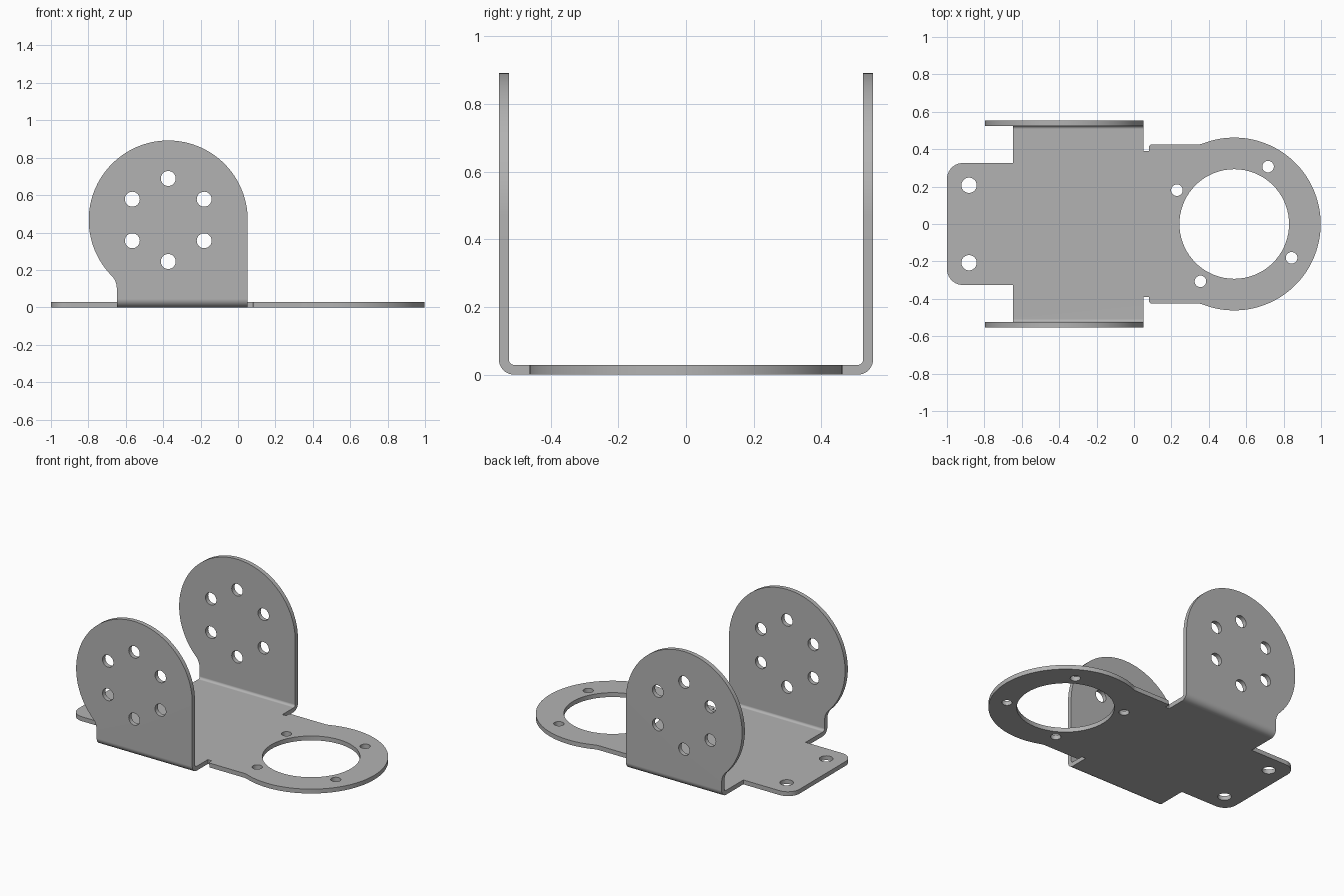
import bpy, bmesh
from math import sin, cos, pi, radians, atan2, degrees

if "Cube" in bpy.data.objects:
    bpy.data.objects.remove(bpy.data.objects["Cube"])

T = 0.029                      # sheet thickness
X0, X1 = -0.648, 0.052         # span of the folded sides
YOUT, BEND = 0.553, 0.045      # outer half width, outer bend radius
YFLAT = YOUT - BEND
RING_X, RING_R = 0.536, 0.462
EAR_X, EAR_Z, EAR_R = -0.373, 0.467, 0.425


def arc(cx, cy, r, a0, a1, n):
    """Points along an arc, angles in degrees."""
    angles = [radians(a0 + (a1 - a0) * i / n) for i in range(n + 1)]
    return [(cx + r * cos(a), cy + r * sin(a)) for a in angles]


def circle(cx, cy, r, n=32):
    return arc(cx, cy, r, 0, 360, n)[:-1]


def sheet(bm, outline, holes, place, depth):
    """Fill an outline with holes, extrude it and place it in the model."""
    edges = []
    for loop in [outline] + holes:
        vs = [bm.verts.new((u, v, 0)) for u, v in loop]
        edges += [bm.edges.new((vs[i - 1], vs[i])) for i in range(len(vs))]
    fill = bmesh.ops.triangle_fill(bm, edges=edges, use_beauty=True, normal=(0, 0, 1))
    faces = [g for g in fill["geom"] if isinstance(g, bmesh.types.BMFace)]
    bottom = {v for f in faces for v in f.verts}
    ext = bmesh.ops.extrude_face_region(bm, geom=faces, use_keep_orig=True)
    top = [g for g in ext["geom"] if isinstance(g, bmesh.types.BMVert)]
    for v in top:
        v.co.z = depth
    for v in bottom.union(top):
        v.co = place(*v.co)


bm = bmesh.new()

# Base plate: motor ring, relief notch, wide middle and rounded tab
fx, fy, fr = 0.336, 0.525, 0.1
ring_end = degrees(atan2(fy, fx - RING_X))
half = arc(RING_X, 0, RING_R, 0, ring_end, 48)[1:]
half += arc(fx, fy, fr, ring_end - 180, -90, 5)[1:]
half += arc(0.095, 0.41, 0.015, 90, 180, 5)
half += [(0.08, 0.39), (X1, 0.39), (X1, YFLAT), (X0, YFLAT), (X0, 0.326)]
half += arc(-0.915, 0.241, 0.085, 90, 180, 10)
base = [(RING_X + RING_R, 0)] + half + [(x, -y) for x, y in reversed(half)]
base_holes = [circle(RING_X, 0, 0.293, 72)]
for k in range(4):
    a = radians(59.5 + 90 * k)
    base_holes.append(circle(RING_X + 0.356 * cos(a), 0.356 * sin(a), 0.031))
base_holes += [circle(-0.882, s * 0.207, 0.041) for s in (-1, 1)]
sheet(bm, base, base_holes, lambda u, v, w: (u, v, w), T)

# Upright ear: round top, straight right edge, filleted neck on the left
neck = degrees(atan2(-0.367, -0.375))
ear = [(X0, BEND), (X1, BEND)]
ear += arc(EAR_X, EAR_Z, EAR_R, 0, 360 + neck, 72)
ear += arc(X0 - 0.1, 0.1, 0.1, neck + 180, 0, 8)[1:]
ear_holes = []
for k in range(6):
    a = radians(30 + 60 * k)
    ear_holes.append(circle(EAR_X + 0.222 * cos(a), EAR_Z + 0.222 * sin(a), 0.04))

# Bend section joining base and ear
bend = arc(YFLAT, BEND, BEND, -90, 0, 10) + arc(YFLAT, BEND, BEND - T, 0, -90, 10)

for s in (-1, 1):
    sheet(bm, ear, ear_holes, lambda u, v, w: (u, s * (YOUT - w), v), T)
    sheet(bm, bend, [], lambda u, v, w: (X0 + w, s * u, v), X1 - X0)

# Weld the parts into one folded sheet and drop the internal seam faces
bmesh.ops.remove_doubles(bm, verts=bm.verts, dist=0.0005)
seams = [f for f in bm.faces if all(len(e.link_faces) > 2 for e in f.edges)]
bmesh.ops.delete(bm, geom=seams, context="FACES")
bmesh.ops.recalc_face_normals(bm, faces=bm.faces)

mesh = bpy.data.meshes.new("folded_bracket")
bm.to_mesh(mesh)
bm.free()
bracket = bpy.data.objects.new("folded_bracket", mesh)
bpy.context.collection.objects.link(bracket)

# Plain grey metal
grey = bpy.data.materials.new("grey_metal")
grey.use_nodes = True
colour = (0.45, 0.45, 0.45, 1)
grey.diffuse_color = colour
grey.node_tree.nodes["Principled BSDF"].inputs["Base Color"].default_value = colour
mesh.materials.append(grey)

# Smooth curved walls, keep flat plates and rims crisp
bpy.context.view_layer.objects.active = bracket
bracket.select_set(True)
bpy.ops.object.shade_smooth_by_angle(angle=radians(30))
weighted = bracket.modifiers.new("weighted_normals", "WEIGHTED_NORMAL")
weighted.keep_sharp = True
